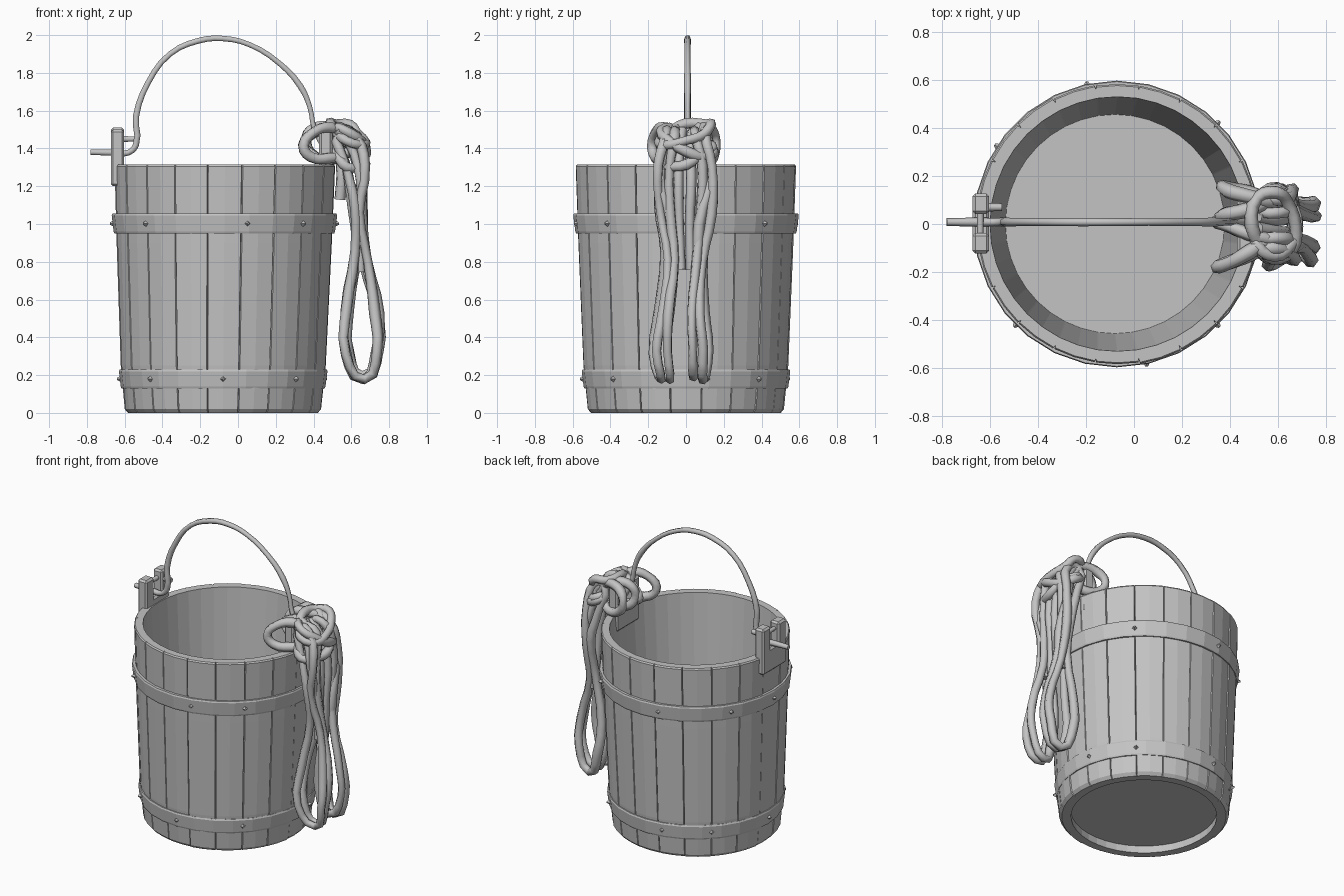
import bpy, bmesh, math, random
from mathutils import Vector, Matrix

random.seed(4)
if "Cube" in bpy.data.objects:
    bpy.data.objects.remove(bpy.data.objects["Cube"])

GREY = (0.55, 0.55, 0.55, 1)
mat = bpy.data.materials.new("plain grey")
mat.use_nodes = True
mat.diffuse_color = GREY
mat.node_tree.nodes["Principled BSDF"].inputs["Base Color"].default_value = GREY

CX = -0.08
STAVES = 20


def finish(name, bm):
    bmesh.ops.recalc_face_normals(bm, faces=bm.faces)
    mesh = bpy.data.meshes.new(name)
    bm.to_mesh(mesh)
    bm.free()
    mesh.materials.append(mat)
    obj = bpy.data.objects.new(name, mesh)
    bpy.context.collection.objects.link(obj)
    return obj


def lathe(name, profile, angles, shift=lambda i, a, r: r):
    """Sweep a closed (radius, z) profile round the bucket axis."""
    bm = bmesh.new()
    rings = []
    for i, a in enumerate(angles):
        ring = []
        for j, (r, z) in enumerate(profile):
            r = shift(i, j, r)
            ring.append(bm.verts.new((CX + 0.008 * z + r * math.cos(a), r * math.sin(a), z)))
        rings.append(ring)
    n = len(profile)
    for i, ring in enumerate(rings):
        nxt = rings[(i + 1) % len(rings)]
        for j in range(n):
            k = (j + 1) % n
            bm.faces.new((ring[j], nxt[j], nxt[k], ring[k]))
    return finish(name, bm)


def tube(name, paths, radius, cyclic=False, sides=1):
    """Faceted rope or rod following smooth paths."""
    cu = bpy.data.curves.new(name, "CURVE")
    cu.dimensions = "3D"
    cu.bevel_depth = radius
    cu.bevel_resolution = sides
    cu.resolution_u = 3
    cu.use_fill_caps = True
    for path in paths:
        sp = cu.splines.new("BEZIER")
        sp.bezier_points.add(len(path) - 1)
        sp.use_cyclic_u = cyclic
        for p, co in zip(sp.bezier_points, path):
            p.co = co
            p.handle_left_type = p.handle_right_type = "AUTO"
            p.radius = random.uniform(0.85, 1.15)
    cu.materials.append(mat)
    obj = bpy.data.objects.new(name, cu)
    bpy.context.collection.objects.link(obj)
    bpy.ops.object.select_all(action="DESELECT")
    obj.select_set(True)
    bpy.context.view_layer.objects.active = obj
    bpy.ops.object.convert(target="MESH")
    return obj


def jitter(p, s=0.012):
    return Vector(p) + Vector([random.uniform(-s, s) for _ in range(3)])


# Staved wall: narrow grooves between flat staves
step = 2 * math.pi / STAVES
angles = []
for s in range(STAVES):
    a = s * step + step / 2
    angles += [a, a + 0.006, a + step / 2, a + step - 0.006]
lift = [random.uniform(-0.004, 0.004) for _ in range(STAVES)]
wall = [(0.45, 0.0), (0.505, 0.0), (0.522, 0.02), (0.545, 0.25), (0.572, 0.9),
        (0.586, 1.305), (0.58, 1.314), (0.53, 1.314), (0.455, 0.08)]


def stave_shift(i, j, r):
    if 1 <= j <= 6:
        return r - 0.014 if i % 4 == 0 else r + lift[i // 4]
    return r


lathe("staves", wall, angles, stave_shift)

# Floor disc, recessed underneath
bm = bmesh.new()
bmesh.ops.create_cone(bm, cap_ends=True, segments=STAVES, radius1=0.47, radius2=0.47, depth=0.05,
                      matrix=Matrix.Translation((CX, 0, 0.075)))
finish("floor", bm)

# Hoops and their rivets
even = [i * 2 * math.pi / 28 for i in range(28)]


def hoop(name, z0, z1, r0, r1):
    t = 0.04
    lathe(name, [(r0 - t, z0), (r0 - 0.004, z0), (r0, z0 + 0.01), (r1, z1 - 0.01),
                 (r1 - 0.004, z1), (r1 - t, z1)], even)
    bm = bmesh.new()
    zc, rc = (z0 + z1) / 2, (r0 + r1) / 2
    for k in range(8):
        a = k * math.pi / 4 + math.radians(random.choice((0, 0, 12)))
        m = (Matrix.Translation((CX + 0.008 * zc + rc * math.cos(a), rc * math.sin(a), zc))
             @ Matrix.Rotation(a, 4, "Z") @ Matrix.Rotation(math.pi / 2, 4, "Y"))
        bmesh.ops.create_cone(bm, cap_ends=True, segments=4, radius1=0.022, radius2=0.006,
                              depth=0.03, matrix=m)
    finish(name + "_rivets", bm)


hoop("upper_hoop", 0.95, 1.055, 0.586, 0.597)
hoop("lower_hoop", 0.13, 0.23, 0.542, 0.552)


# Forked ears that hold the handle
def ear(name, x):
    bm = bmesh.new()
    for y, w, z0, z1 in ((-0.08, 0.085, 1.2, 1.5), (0.085, 0.085, 1.2, 1.51), (0, 0.16, 1.2, 1.36)):
        m = Matrix.Translation((x, y, (z0 + z1) / 2)) @ Matrix.Diagonal((0.07, w, z1 - z0, 1))
        bmesh.ops.create_cube(bm, size=1, matrix=m)
    bmesh.ops.bevel(bm, geom=bm.edges[:], offset=0.012, segments=1, affect="EDGES")
    finish(name, bm)


ear("right_ear", -0.638)
ear("left_ear", 0.465)
tube("ear_pin", [[(-0.64, -0.1, 1.455), (-0.64, 0.1, 1.455)]], 0.014)
tube("ear_peg", [[(-0.63, 0.07, 1.45), (-0.55, 0.07, 1.45)]], 0.016)

# Arched handle with a bent end
arch = [(-0.78, 1.38), (-0.66, 1.378), (-0.58, 1.378), (-0.54, 1.42), (-0.54, 1.57),
        (-0.475, 1.75), (-0.36, 1.9), (-0.21, 1.97), (-0.08, 1.982), (0.06, 1.95),
        (0.22, 1.85), (0.33, 1.73), (0.38, 1.62), (0.405, 1.5), (0.46, 1.4)]
tube("handle", [[(x, 0.008, z) for x, z in arch]], 0.017)

# Hanging rope coil: long loops side by side
loop = [(0.55, 1.49, 0.7), (0.58, 1.3, 1.0), (0.62, 1.1, 0.95), (0.625, 0.85, 0.75),
        (0.58, 0.55, 0.8), (0.58, 0.32, 0.95), (0.665, 0.185, 0.75), (0.74, 0.33, 0.85),
        (0.735, 0.52, 0.7), (0.675, 0.8, 0.7), (0.655, 1.05, 0.9), (0.665, 1.3, 1.0),
        (0.62, 1.46, 0.8)]
coils = []
for off in (-0.145, -0.085, 0.075, 0.14):
    coils.append([jitter((x, off * f - (0.025 if z < 0.6 else 0), z)) for x, z, f in loop])
tube("rope_coil", coils, 0.027, True)

# Shorter strands filling the upper bundle
strands = []
for off in (-0.03, 0.03, 0.1, -0.11):
    strands.append([jitter((x, off * f, z)) for x, z, f in
                    ((0.52, 1.49, 1), (0.59, 1.42, 1), (0.64, 1.25, 1.2), (0.65, 1.0, 0.8),
                     (0.64, 0.75, 0.6))])
strands.append([(0.53, -0.03, 1.42), (0.55, -0.05, 1.27), (0.54, -0.04, 1.13)])
tube("rope_strands", strands, 0.027)

# Knot: wraps over the ear, then turns round the bundle
wraps = []
for y, lean in ((-0.12, 0.05), (-0.04, -0.04), (0.06, 0.04), (0.12, -0.03)):
    wraps.append([jitter((0.475 + 0.12 * math.cos(t), y + lean * math.cos(t),
                          1.425 + 0.085 * math.sin(t)))
                  for t in (k * math.pi / 4 for k in range(8))])
for z, tilt in ((1.36, 0.05), (1.43, -0.06), (1.48, 0.04)):
    wraps.append([jitter((0.585 + 0.085 * math.cos(t), 0.14 * math.sin(t),
                          z - 0.04 * math.cos(t) + tilt * math.sin(t)))
                  for t in (k * math.pi / 4 for k in range(8))])
tube("rope_knot", wraps, 0.028, True)
